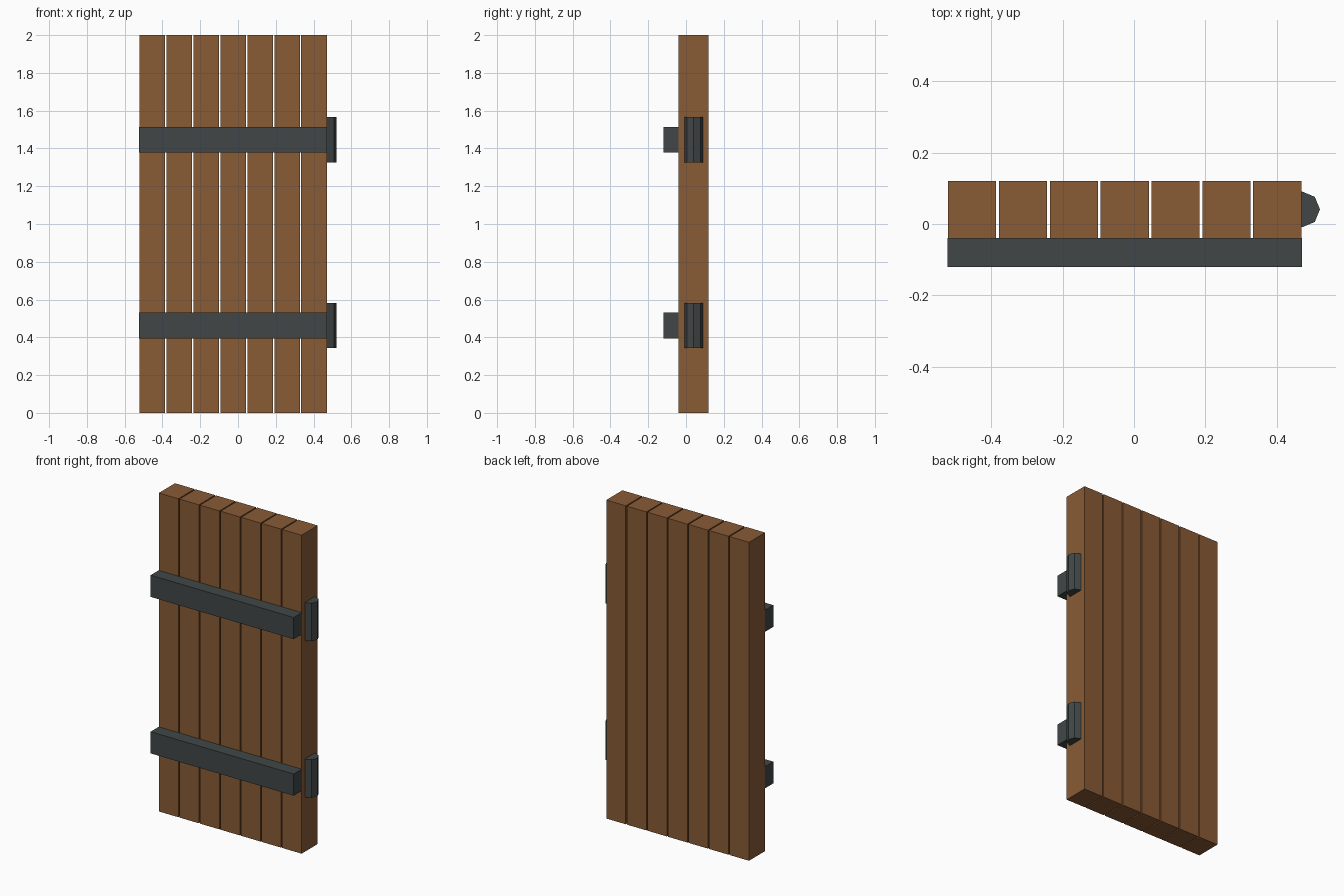
import bpy

if "Cube" in bpy.data.objects:
    bpy.data.objects.remove(bpy.data.objects["Cube"])


def material(name, color):
    m = bpy.data.materials.new(name)
    m.diffuse_color = (*color, 1.0)
    m.use_nodes = True
    m.node_tree.nodes["Principled BSDF"].inputs["Base Color"].default_value = m.diffuse_color
    return m


wood = material("brown_wood", (0.25, 0.105, 0.036))
iron = material("dark_iron", (0.052, 0.062, 0.062))


def box(name, lo, hi, mat):
    """Box between two opposite corners."""
    bpy.ops.mesh.primitive_cube_add(size=1, location=[(a + b) / 2 for a, b in zip(lo, hi)])
    ob = bpy.context.object
    ob.name = name
    ob.scale = [b - a for a, b in zip(lo, hi)]
    bpy.ops.object.transform_apply(location=False, rotation=False, scale=True)
    ob.data.materials.append(mat)


# Seven upright planks with narrow gaps
LEFT, RIGHT, COUNT, GAP = -0.522, 0.47, 7, 0.0075
width = (RIGHT - LEFT - GAP * (COUNT - 1)) / COUNT
for i in range(COUNT):
    x = LEFT + i * (width + GAP)
    box(f"plank_{i + 1}", (x, -0.04, 0), (x + width, 0.12, 2), wood)

# Two iron straps across the front, each with an eight-sided hinge barrel on the right edge
for label, z in (("lower", 0.463), ("upper", 1.446)):
    box(f"{label}_strap", (-0.523, -0.12, z - 0.068), (0.471, -0.039, z + 0.068), iron)
    bpy.ops.mesh.primitive_cylinder_add(vertices=8, radius=0.05, depth=0.239,
                                        location=(0.472, 0.041, z))
    hinge = bpy.context.object
    hinge.name = f"{label}_hinge"
    hinge.data.materials.append(iron)
